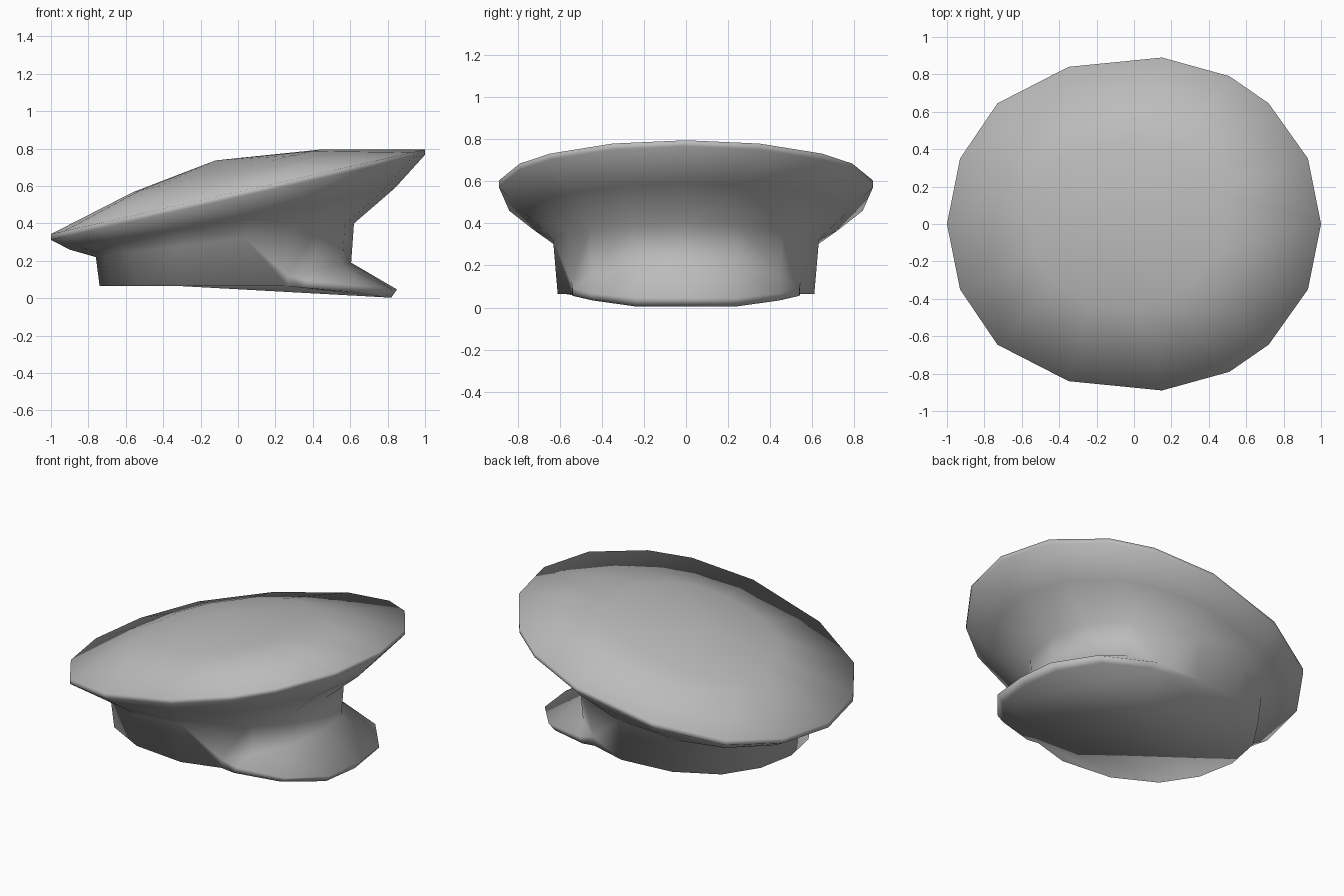
import bpy, bmesh, math

if "Cube" in bpy.data.objects:
    bpy.data.objects.remove(bpy.data.objects["Cube"])

# Half outline of the cap seen from above (unit size, y >= 0); the mesh is mirrored
HALF = [(1, 0), (.93, .393), (.72, .725), (.51, .888), (.15, 1),
        (-.35, .944), (-.73, .725), (-.93, .393), (-1, 0)]
bm = bmesh.new()


def row(cx, a, b, z_back, z_front):
    """Half outline scaled to size, tilted from z_back to z_front."""
    return [bm.verts.new((cx + a * x, b * y,
                          z_back + (z_front - z_back) * (x + 1) / 2))
            for x, y in HALF]


def strip(r1, r2):
    for i in range(min(len(r1), len(r2)) - 1):
        bm.faces.new((r1[i], r1[i + 1], r2[i + 1], r2[i]))


# Band, flared crown and domed top
band_low = row(-.075, .665, .61, .065, .065)
rows = [row(-.07, .69, .632, .22, .40),      # band top
        row(-.03, .87, .765, .26, .59),      # flare
        row(0, 1, .89, .312, .767),          # rim lower edge
        row(0, 1, .89, .343, .795),          # rim upper edge
        row(-.06, .5, .445, .568, .795)]     # dome
for r1, r2 in zip(rows, rows[1:]):
    strip(r1, r2)
apex = bm.verts.new((-.12, 0, .737))
for v1, v2 in zip(rows[-1], rows[-1][1:]):
    bm.faces.new((v1, v2, apex))

# Visor growing out of the front of the band
curves = [[(.605, 0, .19), (.558, .242, .18), (.41, .447, .155), (.268, .545, .12)],   # seam on band
          [(.85, 0, .047), (.825, .24, .047), (.65, .45, .068), (.37, .54, .095)],     # upper edge
          [(.82, 0, .005), (.785, .24, .005), (.61, .445, .034), (.35, .54, .056)]]    # lower edge
seam, upper, lower = [[bm.verts.new(p) for p in c] for c in curves]
strip(seam, upper)
strip(upper, lower)
strip(rows[0][:4], seam)                     # band wall above the visor
bm.faces.new((rows[0][3], rows[0][4], band_low[4], band_low[3], seam[3]))
strip(rows[0][4:], band_low[4:])             # band wall at sides and back
bm.faces.new((seam[3], upper[3], lower[3], band_low[3]))   # visor end
for v in band_low[:3]:
    bm.verts.remove(v)

# Mirror to the other side, then close the underside
bmesh.ops.mirror(bm, geom=bm.verts[:] + bm.edges[:] + bm.faces[:],
                 axis='Y', merge_dist=.0005)
bmesh.ops.remove_doubles(bm, verts=bm.verts, dist=.0005)
bmesh.ops.holes_fill(bm, edges=[e for e in bm.edges if e.is_boundary], sides=0)
bmesh.ops.recalc_face_normals(bm, faces=bm.faces)
for f in bm.faces:
    f.smooth = True

me = bpy.data.meshes.new("peaked_cap")
bm.to_mesh(me)
bm.free()
cap = bpy.data.objects.new("peaked_cap", me)
bpy.context.collection.objects.link(cap)

# Darker grey cloth
mat = bpy.data.materials.new("grey_cloth")
mat.diffuse_color = (.5, .5, .5, 1)
mat.use_nodes = True
mat.node_tree.nodes["Principled BSDF"].inputs["Base Color"].default_value = mat.diffuse_color
me.materials.append(mat)
